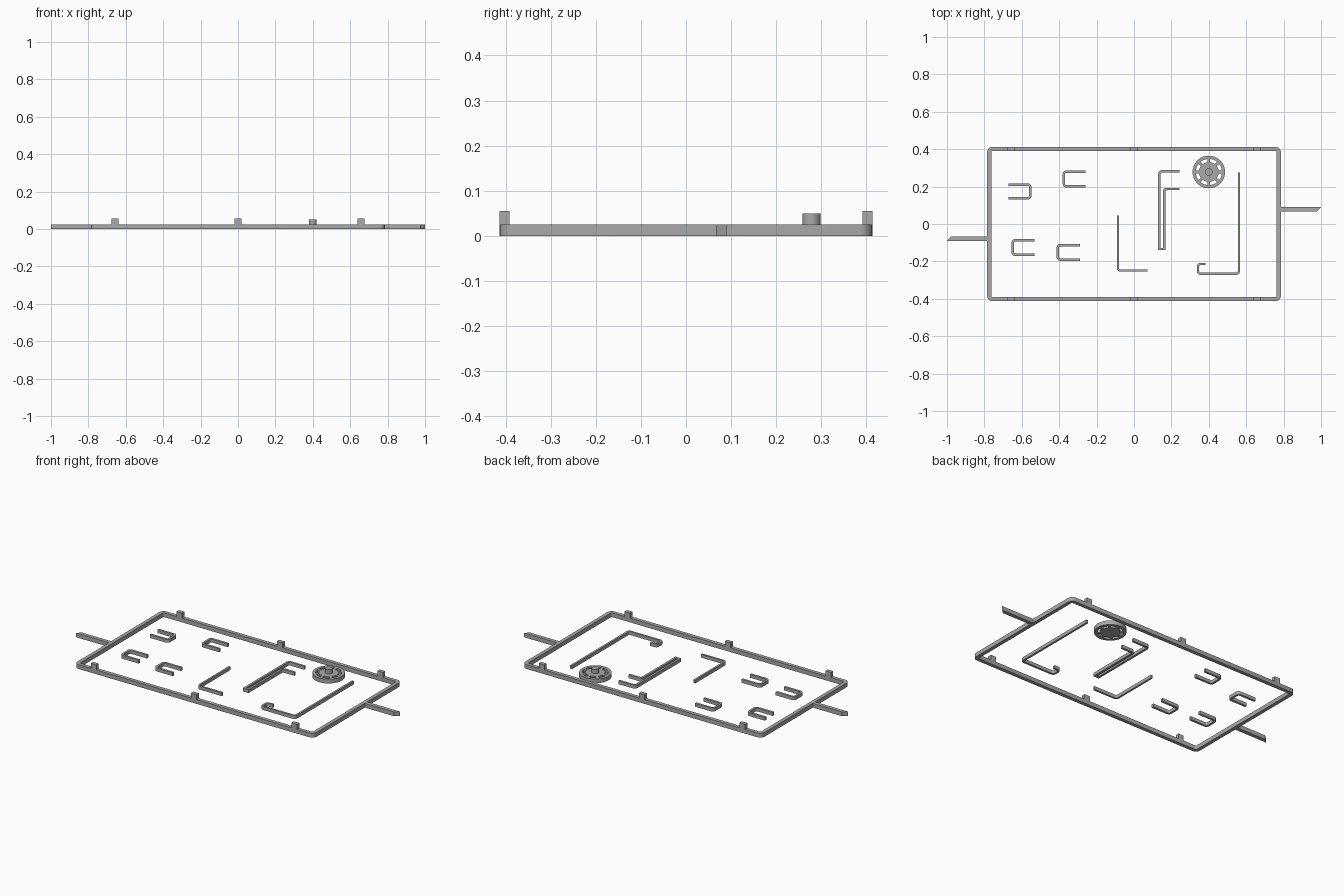
import bpy, bmesh, math
from mathutils import Vector

if "Cube" in bpy.data.objects:
    bpy.data.objects.remove(bpy.data.objects["Cube"])

grey = bpy.data.materials.new("plain grey")
grey.diffuse_color = (0.4, 0.4, 0.4, 1)
grey.use_nodes = True
grey.node_tree.nodes["Principled BSDF"].inputs["Base Color"].default_value = grey.diffuse_color


def finish(name, bm):
    bmesh.ops.recalc_face_normals(bm, faces=bm.faces)
    mesh = bpy.data.meshes.new(name)
    bm.to_mesh(mesh)
    bm.free()
    mesh.materials.append(grey)
    ob = bpy.data.objects.new(name, mesh)
    bpy.context.collection.objects.link(ob)
    bpy.ops.object.select_all(action='DESELECT')
    ob.select_set(True)
    bpy.context.view_layer.objects.active = ob
    bpy.ops.object.shade_smooth_by_angle(angle=math.radians(30))
    return ob


def prism(name, outline, z0, z1):
    bm = bmesh.new()
    face = bm.faces.new([bm.verts.new((x, y, z0)) for x, y in outline])
    top = bmesh.ops.extrude_face_region(bm, geom=[face])["geom"]
    bmesh.ops.translate(bm, vec=(0, 0, z1 - z0),
                        verts=[v for v in top if isinstance(v, bmesh.types.BMVert)])
    return finish(name, bm)


def box(name, x0, x1, y0, y1, z0, z1):
    return prism(name, [(x0, y0), (x1, y0), (x1, y1), (x0, y1)], z0, z1)


def rounded(points, radius, closed, steps=5):
    """Replace each corner of a right-angled path with an arc."""
    pts = [Vector(p) for p in points]
    out = []
    for i, p in enumerate(pts):
        if not closed and i in (0, len(pts) - 1):
            out.append(p)
            continue
        a = (pts[i - 1] - p).normalized()
        b = (pts[(i + 1) % len(pts)] - p).normalized()
        for k in range(steps + 1):
            t = k / steps * math.pi / 2
            out.append(p + radius * (a * (1 - math.sin(t)) + b * (1 - math.cos(t))))
    return out


def bar(name, points, width, height, radius, closed=False):
    """Sweep a rectangular section along a flat rounded path."""
    path = rounded(points, radius, closed)
    n = len(path)
    bm = bmesh.new()
    rings = []
    for i, p in enumerate(path):
        d1 = (p - path[i - 1]).normalized() if closed or i > 0 else None
        d2 = (path[(i + 1) % n] - p).normalized() if closed or i < n - 1 else None
        d1, d2 = d1 or d2, d2 or d1
        d = (d1 + d2).normalized()
        side = Vector((-d.y, d.x)) * (width / 2 / max(d.dot(d1), 0.5))
        rings.append([bm.verts.new((p.x + s * side.x, p.y + s * side.y, z))
                      for s, z in ((1, 0), (-1, 0), (-1, height), (1, height))])
    for i in range(n if closed else n - 1):
        r, q = rings[i], rings[(i + 1) % n]
        for k in range(4):
            bm.faces.new((r[k], r[(k + 1) % 4], q[(k + 1) % 4], q[k]))
    if not closed:
        bm.faces.new(rings[0])
        bm.faces.new(rings[-1])
    return finish(name, bm)


# Outer frame
H = 0.025
X, Y = 0.774, 0.402
bar("frame", [(-X, -Y), (X, -Y), (X, Y), (-X, Y)], 0.022, H, 0.018, True)

# Side arms with slanted tips, and upright tabs on the long rails
for s, side in ((1, "right"), (-1, "left")):
    prism(side + "_arm", [(s * x, s * y) for x, y in
          ((0.78, 0.067), (0.976, 0.067), (1.0, 0.09), (0.78, 0.09))], 0, H)
for s, side in ((1, "back"), (-1, "front")):
    for x in (-0.658, 0, 0.658):
        box(side + "_tab", x - 0.018, x + 0.018,
            *sorted((s * 0.391, s * 0.413)), H - 0.002, 0.055)

# Small U-shaped clips: x of open end, x of closed end, y range
for x_open, x_shut, y0, y1 in ((-0.67, -0.555, 0.137, 0.211),
                               (-0.26, -0.375, 0.201, 0.28),
                               (-0.532, -0.648, -0.165, -0.087),
                               (-0.29, -0.407, -0.191, -0.113)):
    bar("clip", [(x_open, y0), (x_shut, y0), (x_shut, y1), (x_open, y1)],
        0.013, 0.02, 0.014)

# Long bent rods
bar("corner_rod", [(-0.086, 0.045), (-0.086, -0.249), (0.072, -0.249)],
    0.011, 0.02, 0.014)
bar("forked_rod", [(0.243, 0.281), (0.136, 0.281), (0.136, -0.14)], 0.013, 0.02, 0.014)
bar("forked_rod_inner", [(0.243, 0.187), (0.161, 0.187), (0.161, -0.14)], 0.013, 0.02, 0.014)
box("forked_rod_end", 0.1295, 0.1675, -0.14, -0.127, 0, 0.02)
bar("hooked_rod", [(0.561, 0.275), (0.561, -0.266), (0.342, -0.266),
                   (0.342, -0.214), (0.382, -0.214)], 0.012, 0.02, 0.014)

# Wheel: rim, disc, eight spokes and a raised hub
CX, CY = 0.4, 0.278


def circle(r, n=48):
    return [(CX + r * math.cos(2 * math.pi * i / n),
             CY + r * math.sin(2 * math.pi * i / n)) for i in range(n)]


bm = bmesh.new()
loops = [[bm.verts.new((x, y, z)) for x, y in circle(r)]
         for r, z in ((0.087, 0), (0.087, H), (0.07, H), (0.07, 0))]
for k in range(4):
    a, b = loops[k], loops[(k + 1) % 4]
    for i in range(48):
        j = (i + 1) % 48
        bm.faces.new((a[i], a[j], b[j], b[i]))
finish("wheel_rim", bm)
prism("wheel_disc", circle(0.053), 0, H)
prism("wheel_hub", circle(0.02, 32), H - 0.002, 0.05)
for i in range(8):
    t = math.pi / 4 * i
    c, s = math.cos(t), math.sin(t)
    prism("wheel_spoke", [(CX + r * c - w * s, CY + r * s + w * c) for r, w in
          ((0.05, -0.007), (0.073, -0.007), (0.073, 0.007), (0.05, 0.007))], 0, H)
